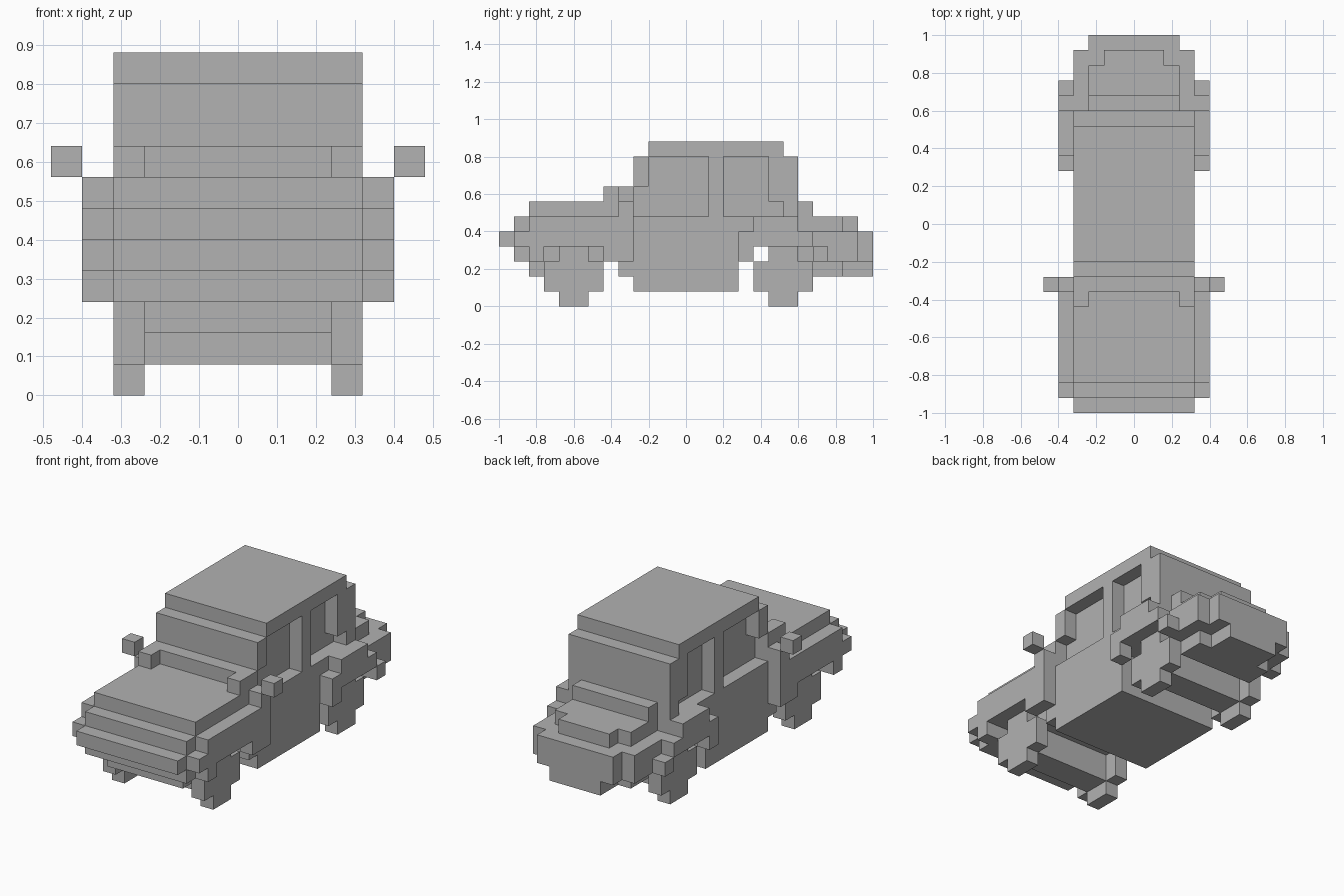
import bpy
import bmesh

UNIT = 0.08      # edge of one block
Y_START = -1.0   # front end of the car

default_cube = bpy.data.objects.get("Cube")
if default_cube:
    bpy.data.objects.remove(default_cube, do_unlink=True)

grey = bpy.data.materials.new("plain_grey")
grey.use_nodes = True
colour = (0.445, 0.445, 0.445, 1.0)
grey.diffuse_color = colour
grey.node_tree.nodes["Principled BSDF"].inputs["Base Color"].default_value = colour


def rect(y0, y1, z0, z1):
    """Rectangular side outline in block units."""
    return [(y0, z0), (y0, z1), (y1, z1), (y1, z0)]


def prism(name, outline, x0, x1, mirrored=False):
    """Extrude a stepped side outline (y, z) across the width x0..x1."""
    bm = bmesh.new()
    verts = [bm.verts.new((x0 * UNIT, Y_START + y * UNIT, z * UNIT)) for y, z in outline]
    face = bm.faces.new(verts)
    extruded = bmesh.ops.extrude_face_region(bm, geom=[face])
    moved = [v for v in extruded["geom"] if isinstance(v, bmesh.types.BMVert)]
    bmesh.ops.translate(bm, verts=moved, vec=((x1 - x0) * UNIT, 0, 0))
    bmesh.ops.recalc_face_normals(bm, faces=bm.faces)
    mesh = bpy.data.meshes.new(name)
    bm.to_mesh(mesh)
    bm.free()
    mesh.materials.append(grey)
    obj = bpy.data.objects.new(name, mesh)
    bpy.context.scene.collection.objects.link(obj)
    if mirrored:
        obj.modifiers.new("both_sides", "MIRROR").use_axis[0] = True
    return obj


def centred(name, outline, half_width):
    return prism(name, outline, -half_width, half_width)


def paired(name, outline, x0, x1):
    return prism(name, outline, x0, x1, mirrored=True)


# Main body: nose, hood, floor and tail, with openings over the wheels
centred("body", [
    (1, 3), (1, 4), (0, 4), (0, 5), (1, 5), (1, 6), (2, 6), (2, 7), (8, 7),
    (8, 6), (20, 6), (20, 5), (24, 5), (24, 3), (21, 3), (21, 4), (16, 4),
    (16, 1), (9, 1), (9, 2), (8, 2), (8, 4), (3, 4), (3, 3)], 4)

# Underside between the front wheels
centred("front_underside", [(2, 2), (2, 3), (3, 3), (3, 4), (8, 4), (8, 3), (3, 3), (3, 2)][:3]
        + [(3, 4), (8, 4), (8, 3), (3.01, 3), (3.01, 2)], 3)

# Cab core: windscreen, recessed glass and rear step
centred("cab", [(8, 6), (8, 8), (9, 8), (9, 10), (20, 10), (20, 7), (21, 7),
                (21, 5), (20, 5), (20, 6)], 3)
centred("roof", rect(10, 19, 10, 11), 4)

# Window surrounds, one block proud of the glass
paired("cowl_post", rect(7, 8, 7, 8), 3, 4)
paired("lower_front_pillar", rect(8, 9, 6, 8), 3, 4)
paired("upper_front_pillar", rect(9, 10, 8, 10), 3, 4)
paired("middle_pillar", rect(14, 15, 6, 10), 3, 4)
paired("rear_pillar", [(18, 10), (18, 7), (19, 7), (19, 6), (20, 6), (20, 10)], 3, 4)

# Stepped tail
centred("trunk_top", rect(21, 23, 5, 6), 3)
centred("trunk_top_end", rect(23, 24, 5, 6), 2)
centred("tail_panel", rect(24, 25, 3, 5), 3)
centred("rear_underside", [(20, 3), (20, 4), (21, 4), (21, 3), (23, 3), (23, 2),
                           (21, 2), (21, 2.99)], 3)
centred("rear_underside_end", rect(23, 25, 2, 3), 2)

# Fenders arching over the wheels
paired("front_fender", [
    (2, 3), (2, 4), (1, 4), (1, 5), (2, 5), (2, 6), (8, 6), (8, 7), (9, 7),
    (9, 3), (7, 3), (7, 4), (3, 4), (3, 3)], 4, 5)
paired("rear_fender", [
    (16, 3), (16, 5), (17, 5), (17, 6), (20, 6), (20, 5), (21, 5), (21, 4),
    (22, 4), (22, 3), (21, 3), (21, 3.99), (17, 4), (17, 3)], 4, 5)

# Side mirrors
paired("side_mirror", rect(8, 9, 7, 8), 5, 6)

# Wheels with cut corners, joined by axles
for place, y in (("front", 3), ("rear", 17)):
    a, b, c, d = y, y + 1, y + 3, y + 4
    paired(place + "_wheel", [
        (b, 0), (b, 1), (a, 1), (a, 3), (b, 3), (b, 4),
        (c, 4), (c, 3), (d, 3), (d, 1), (c, 1), (c, 0)], 3, 4)
    centred(place + "_axle", rect(b, c, 1, 3), 3)
